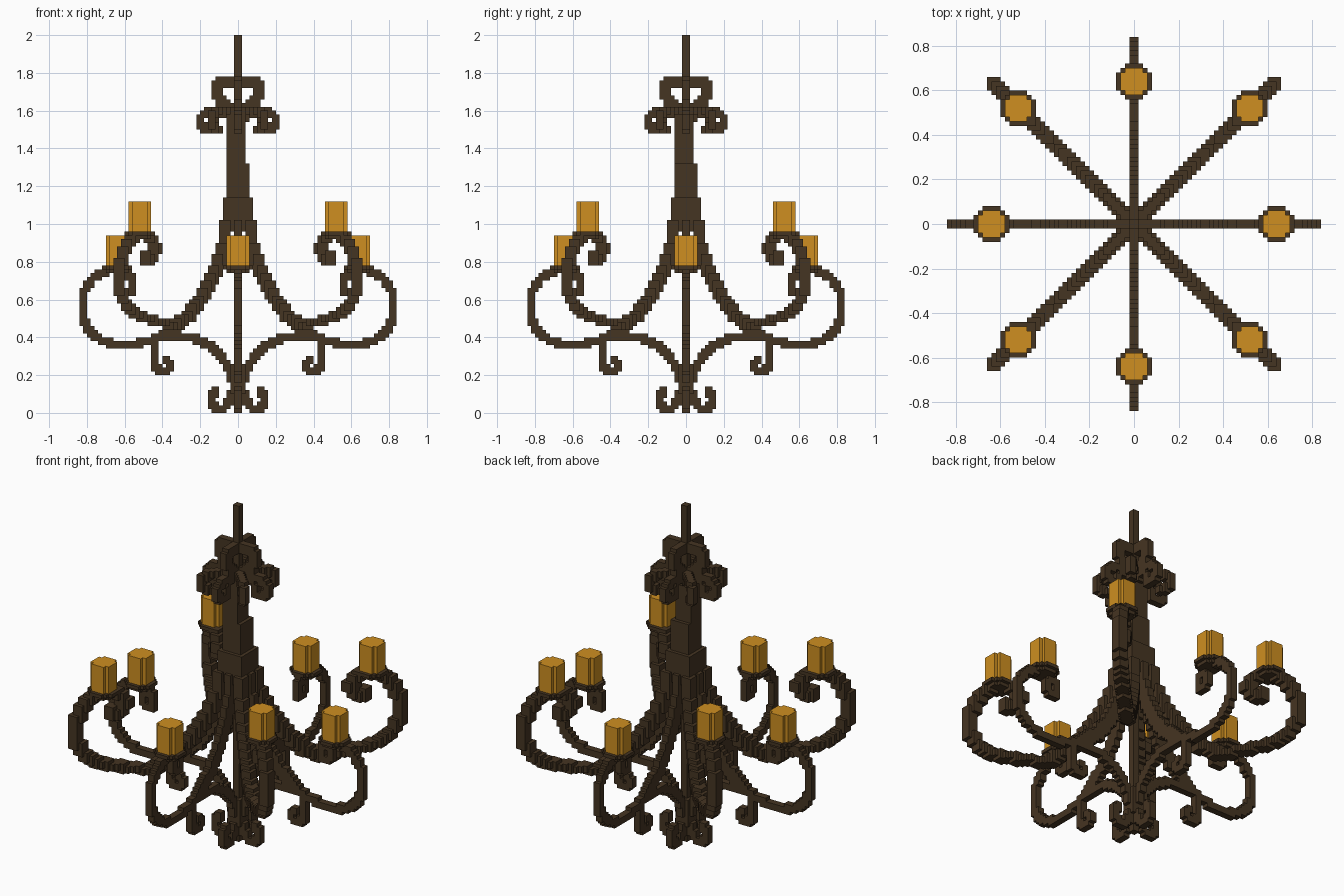
import bpy
import math
from mathutils import Vector

if "Cube" in bpy.data.objects:
    bpy.data.objects.remove(bpy.data.objects["Cube"], do_unlink=True)

V = 0.02  # block size


def material(name, rgb):
    m = bpy.data.materials.new(name)
    m.use_nodes = True
    m.diffuse_color = (*rgb, 1)
    bsdf = m.node_tree.nodes["Principled BSDF"]
    bsdf.inputs["Base Color"].default_value = (*rgb, 1)
    bsdf.inputs["Roughness"].default_value = 0.8
    return m


IRON = material("dark brown iron", (0.060, 0.035, 0.016))
WAX = material("amber wax", (0.62, 0.275, 0.015))


def build(name, cells, mat):
    """Make one blocky mesh from a set of grid cells, outer faces only."""
    index, verts, faces = {}, [], []
    for c in sorted(cells):
        for a in range(3):
            u, w = (a + 1) % 3, (a + 2) % 3
            for s in (1, -1):
                n = list(c)
                n[a] += s
                if tuple(n) in cells:
                    continue
                quad = []
                for du, dw in ((0, 0), (1, 0), (1, 1), (0, 1)):
                    p = list(c)
                    p[a] += s > 0
                    p[u] += du
                    p[w] += dw
                    p = tuple(p)
                    if p not in index:
                        index[p] = len(verts)
                        verts.append([k * V for k in p])
                    quad.append(index[p])
                faces.append(quad if s > 0 else quad[::-1])
    me = bpy.data.meshes.new(name)
    me.from_pydata(verts, [], faces)
    me.materials.append(mat)
    ob = bpy.data.objects.new(name, me)
    bpy.context.collection.objects.link(ob)


def curve(pts):
    """Dense samples of a smooth curve through (out, z) points."""
    p = [Vector(q) for q in pts]
    p = [2 * p[0] - p[1]] + p + [2 * p[-1] - p[-2]]
    out = []
    for a, b, c, d in zip(p, p[1:], p[2:], p[3:]):
        steps = max(2, int((c - b).length / 0.004))
        for i in range(steps + 1):
            t = i / steps
            out.append(0.5 * (2 * b + (c - a) * t + (2 * a - 5 * b + 4 * c - d) * t * t
                              + (3 * b - a - 3 * c + d) * t ** 3))
    return out


def brush(centre, size):
    """Grid indices covered by a brush of that many blocks."""
    start = round(centre / V - size / 2)
    return range(start, start + size)


def stroke(pts, diagonal=False, size=2, tall=2):
    """Sweep a block brush along a curve, along +x or along the x=y diagonal."""
    cells = set()
    for r, z in curve(pts):
        across = brush(r, size) if diagonal else (-1, 0)
        cells.update((i, j, max(0, k)) for i in brush(r, size) for j in across
                     for k in brush(z, tall))
    return cells


def disc(x, y, z0, z1, radius):
    """Round stack of blocks."""
    n = math.ceil(radius / V)
    cx, cy = round(x / V), round(y / V)
    return {(cx + i, cy + j, k) for i in range(-n, n) for j in range(-n, n)
            for k in range(round(z0 / V), round(z1 / V))
            if math.hypot(i + .5, j + .5) * V <= radius}


def box(lo, hi, z0, z1):
    """Square post spanning lo to hi in both x and y."""
    side = range(round(lo / V), round(hi / V))
    return {(i, j, k) for i in side for j in side
            for k in range(round(z0 / V), round(z1 / V))}


def ring(name, cells, mat):
    """Four copies, a quarter turn apart."""
    for q in range(4):
        build(f"{name}_{q + 1}", cells, mat)
        cells = {(-1 - j, i, k) for i, j, k in cells}


# Central pole and thick column
build("pole", box(-0.02, 0.02, 0, 2.0), IRON)
build("column", box(-0.06, 0.04, 1.32, 1.60) | box(-0.06, 0.06, 1.08, 1.32)
      | box(-0.04, 0.04, 0.98, 1.08), IRON)
build("lower_collar", box(-0.04, 0.04, 0.1, 0.26), IRON)

# Struts sweeping down from the column
STRUT = [(0.05, 1.10), (0.06, 0.98), (0.09, 0.84), (0.12, 0.75), (0.18, 0.63),
         (0.26, 0.52), (0.33, 0.46)]

# Low arms: S-curve from the base, big outer loop, curl under the candle
low_arm = stroke([(0.03, 0.18), (0.07, 0.27), (0.13, 0.34), (0.22, 0.39), (0.33, 0.41),
                  (0.45, 0.39), (0.56, 0.36), (0.68, 0.37), (0.77, 0.42), (0.82, 0.51),
                  (0.82, 0.62), (0.78, 0.70), (0.71, 0.75), (0.63, 0.76), (0.57, 0.72),
                  (0.56, 0.66), (0.59, 0.64), (0.62, 0.66), (0.61, 0.70)])
ring("low_arm", low_arm | stroke(STRUT + [(0.39, 0.41)], size=3, tall=3), IRON)

# Small hook hanging from each low arm
ring("hanging_hook", stroke([(0.44, 0.38), (0.44, 0.28), (0.42, 0.23), (0.38, 0.22),
                             (0.36, 0.25), (0.38, 0.28)]), IRON)

# High arms on the diagonals: strut, then an upward loop and inward curl
high_loop = stroke([(0.33, 0.46), (0.42, 0.48), (0.51, 0.51), (0.58, 0.56), (0.62, 0.64),
                    (0.63, 0.74), (0.61, 0.84), (0.57, 0.91), (0.52, 0.94), (0.46, 0.92),
                    (0.44, 0.87), (0.45, 0.82), (0.49, 0.81), (0.50, 0.85)], True, 3)
ring("high_arm", stroke(STRUT, True, 3, 3) | high_loop, IRON)

# Drip trays and candles
for level, x, y, z in (("low", 0.64, 0, 0.78), ("high", 0.52, 0.52, 0.96)):
    tray = disc(x, y, z - 0.02, z, 0.08) | disc(x, y, z - 0.04, z - 0.02, 0.06)
    ring(level + "_drip_tray", tray, IRON)
    ring(level + "_candle", disc(x, y, z, z + 0.16, 0.062), WAX)

# Crown: heart-shaped loops above, tight scrolls below in all eight directions
ring("crown_heart", stroke([(0.03, 1.57), (0.06, 1.63), (0.10, 1.66), (0.115, 1.71),
                            (0.09, 1.745), (0.02, 1.75)], tall=3), IRON)
ring("crown_scroll", stroke([(0.03, 1.60), (0.08, 1.58), (0.13, 1.60), (0.18, 1.58),
                             (0.20, 1.54), (0.17, 1.50), (0.12, 1.50), (0.11, 1.54)]), IRON)
ring("crown_corner_scroll", stroke([(0.03, 1.60), (0.08, 1.59), (0.12, 1.59), (0.14, 1.55),
                                    (0.12, 1.51), (0.09, 1.51)], True), IRON)

# Curled feet at the base
ring("foot_scroll", stroke([(0.03, 0.10), (0.05, 0.05), (0.09, 0.02), (0.13, 0.04),
                            (0.14, 0.09), (0.11, 0.12)]), IRON)
